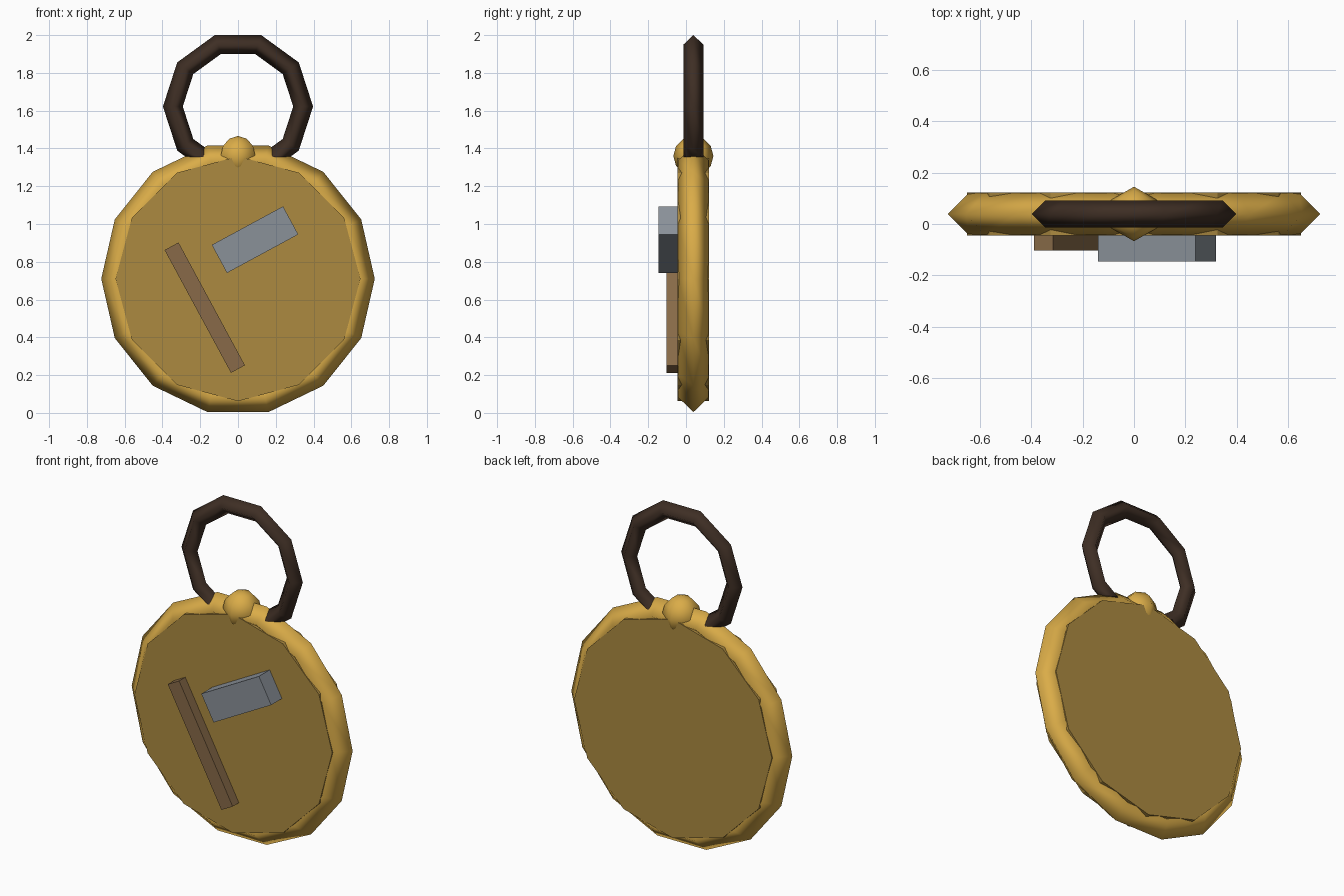
import bpy, bmesh
from math import radians

cube = bpy.data.objects.get("Cube")
if cube:
    bpy.data.objects.remove(cube, do_unlink=True)

Y = 0.039      # depth of the medallion's middle plane
DISC_Z = 0.71  # height of the disc centre


def linear(c):
    c /= 255
    return c / 12.92 if c <= 0.04045 else ((c + 0.055) / 1.055) ** 2.4


def material(name, *rgb):
    m = bpy.data.materials.new(name)
    m.use_nodes = True
    colour = [linear(c) for c in rgb] + [1]
    m.diffuse_color = colour
    bsdf = next(n for n in m.node_tree.nodes if n.type == 'BSDF_PRINCIPLED')
    bsdf.inputs["Base Color"].default_value = colour
    return m


gold = material("gold", 218, 172, 72)
dark_gold = material("dark gold", 172, 138, 64)
leather = material("dark leather", 62, 46, 36)
steel = material("steel grey", 138, 145, 153)
wood = material("wood brown", 136, 106, 72)


def finish(name, mat, smooth=False):
    ob = bpy.context.object
    ob.name = ob.data.name = name
    ob.data.materials.append(mat)
    bpy.ops.object.transform_apply(location=False, rotation=True, scale=True)
    for p in ob.data.polygons:
        p.use_smooth = smooth
    return ob


def upright_ring(name, z, major, minor, sides, mat):
    bpy.ops.mesh.primitive_torus_add(
        major_radius=major, minor_radius=minor, major_segments=sides,
        minor_segments=4, location=(0, Y, z), rotation=(radians(90), 0, 0))
    return finish(name, mat, True)


def front_block(name, x, z, length, width, front, angle, mat):
    # Block lying on the disc face, its back sunk into the disc
    back = Y
    bpy.ops.mesh.primitive_cube_add(
        size=1, location=(x, (front + back) / 2, z),
        rotation=(0, radians(-angle), 0))
    bpy.context.object.scale = (length, back - front, width)
    return finish(name, mat)


# Disc
bpy.ops.mesh.primitive_cylinder_add(
    vertices=12, radius=0.648, depth=0.166, location=(0, Y, DISC_Z),
    rotation=(radians(90), 0, 0))
finish("disc", dark_gold)

# Rim around the disc
upright_ring("rim", DISC_Z, 0.643, 0.081, 14, gold)

# Hanging loop, cut level where it meets the rim
loop = upright_ring("hanging_loop", 1.622, 0.345, 0.0525, 10, leather)
bm = bmesh.new()
bm.from_mesh(loop.data)
bmesh.ops.bisect_plane(
    bm, geom=bm.verts[:] + bm.edges[:] + bm.faces[:],
    plane_co=(0, 0, 1.355 - loop.location.z), plane_no=(0, 0, 1),
    clear_inner=True)
caps = bmesh.ops.holes_fill(bm, edges=[e for e in bm.edges if e.is_boundary])
for f in caps["faces"]:
    f.smooth = False
bmesh.ops.split_edges(bm, edges=[e for f in caps["faces"] for e in f.edges])
bm.to_mesh(loop.data)
bm.free()

# Ball at the top of the rim
bpy.ops.mesh.primitive_uv_sphere_add(
    segments=6, ring_count=6, radius=0.106, location=(0, Y, 1.36))
finish("top_ball", gold, True)

# Hammer emblem: head and handle
front_block("hammer_head", 0.09, 0.917, 0.429, 0.169, -0.145, 28.4, steel)
front_block("hammer_handle", -0.176, 0.557, 0.739, 0.084, -0.102, -61.6, wood)
